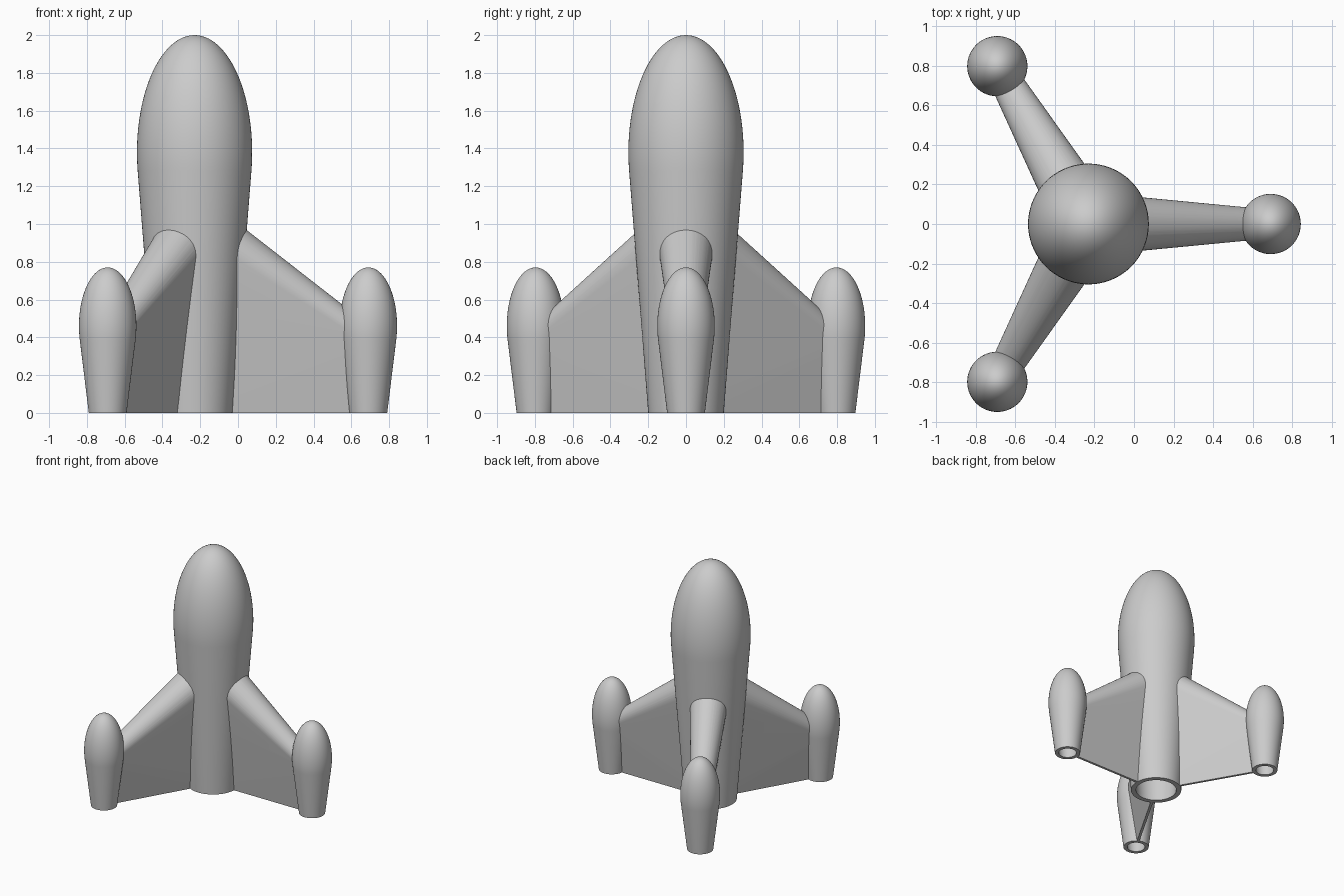
import bpy, bmesh, math
from mathutils import Matrix, Vector

cube = bpy.data.objects.get("Cube")
if cube:
    bpy.data.objects.remove(cube, do_unlink=True)

HULL_X = -0.23      # hull axis
REACH = 0.92        # distance from hull axis to pod axis
HULL = dict(radius=0.305, nose=0.62, waist=1.38, base=0.2)
POD = dict(radius=0.152, nose=0.31, waist=0.46, base=0.1)

grey = bpy.data.materials.new("plain grey")
grey.diffuse_color = (0.6, 0.6, 0.6, 1)
grey.use_nodes = True
grey.node_tree.nodes["Principled BSDF"].inputs["Base Color"].default_value = (0.6, 0.6, 0.6, 1)


def add_object(name, bm, angle):
    mesh = bpy.data.meshes.new(name)
    bm.to_mesh(mesh)
    bm.free()
    mesh.shade_smooth()
    mesh.set_sharp_from_angle(angle=math.radians(angle))
    mesh.materials.append(grey)
    obj = bpy.data.objects.new(name, mesh)
    bpy.context.collection.objects.link(obj)
    return obj


def bullet_profile(radius, nose, waist, base, inset=0.0):
    """Straight taper running tangent into an elliptical nose, base to tip."""
    a, b, r = radius - inset, nose - inset, base - inset
    p, q = r / a, waist / b
    start = math.acos(1 / math.hypot(p, q)) - math.atan2(q, p)
    steps = 28
    points = [(r, 0)]
    for i in range(steps + 1):
        t = start + (math.pi / 2 - start) * i / steps
        points.append((max(0, a * math.cos(t)), waist + b * math.sin(t)))
    return points


def lathe(points, segments=72):
    bm = bmesh.new()
    verts = [bm.verts.new((r, 0, z)) for r, z in points]
    edges = [bm.edges.new(pair) for pair in zip(verts, verts[1:])]
    bmesh.ops.spin(bm, geom=verts + edges, cent=(0, 0, 0), axis=(0, 0, 1),
                   angle=math.tau, steps=segments, use_merge=False)
    bmesh.ops.remove_doubles(bm, verts=bm.verts, dist=1e-5)
    bmesh.ops.recalc_face_normals(bm, faces=bm.faces)
    return bm


def hollow_bullet(name, shape, wall):
    outer = bullet_profile(**shape)
    inner = bullet_profile(**shape, inset=wall)
    return add_object(name, lathe(outer[::-1] + inner), 35)


def bullet_cutter(name, shape, inset, x):
    points = bullet_profile(**shape, inset=inset)
    foot = points[0][0]
    obj = add_object(name, lathe([(0, -0.05), (foot, -0.05)] + points), 35)
    obj.location.x = x
    obj.hide_render = True
    return obj


def fin_solid():
    """Teardrop fin: rounded sloping top tapering to a thin lower edge."""
    bm = bmesh.new()
    for x, z, r in ((0, 0.98, 0.16), (REACH, 0.375, 0.072)):
        bmesh.ops.create_uvsphere(bm, u_segments=64, v_segments=40, radius=r,
                                  matrix=Matrix.Translation((x, 0, z)))
    for x in (0, REACH):
        for y in (-0.01, 0.01):
            bm.verts.new((x, y, 0))
    hull = bmesh.ops.convex_hull(bm, input=bm.verts)
    spare = set(hull["geom_interior"] + hull["geom_unused"])
    bmesh.ops.delete(bm, geom=[v for v in spare if isinstance(v, bmesh.types.BMVert)],
                     context='VERTS')
    bmesh.ops.delete(bm, geom=[f for f in bm.faces if not all(e.is_manifold for e in f.edges)
                               and f not in hull["geom"]], context='FACES')
    bmesh.ops.recalc_face_normals(bm, faces=bm.faces)
    return bm


# Main hull
hull = hollow_bullet("hull", HULL, 0.04)
hull.location.x = HULL_X

# Fin, trimmed so it ends inside the hull wall and the pod wall
raw_fin = add_object("fin_blank", fin_solid(), 12)
cutters = [bullet_cutter("hull_cutter", HULL, 0.02, 0),
           bullet_cutter("pod_cutter", POD, 0.015, REACH)]
for cutter in cutters:
    trim = raw_fin.modifiers.new("trim", 'BOOLEAN')
    trim.operation = 'DIFFERENCE'
    trim.solver = 'EXACT'
    trim.object = cutter
graph = bpy.context.evaluated_depsgraph_get()
fin_mesh = bpy.data.meshes.new_from_object(raw_fin.evaluated_get(graph))
fin_mesh.name = "fin"
fin_mesh.set_sharp_from_angle(angle=math.radians(12))
for helper in cutters + [raw_fin]:
    bpy.data.objects.remove(helper, do_unlink=True)

# Three fins and pods spaced evenly round the hull
pod_mesh = None
for side, turn in (("left", 0), ("back_right", 120), ("front_right", 240)):
    angle = math.radians(turn)
    fin = bpy.data.objects.new(side + "_fin", fin_mesh)
    bpy.context.collection.objects.link(fin)
    if pod_mesh is None:
        pod = hollow_bullet(side + "_pod", POD, 0.03)
        pod_mesh = pod.data
    else:
        pod = bpy.data.objects.new(side + "_pod", pod_mesh)
        bpy.context.collection.objects.link(pod)
    fin.location.x = HULL_X
    fin.rotation_euler.z = pod.rotation_euler.z = angle
    pod.location = Vector((HULL_X + REACH * math.cos(angle), REACH * math.sin(angle), 0))
